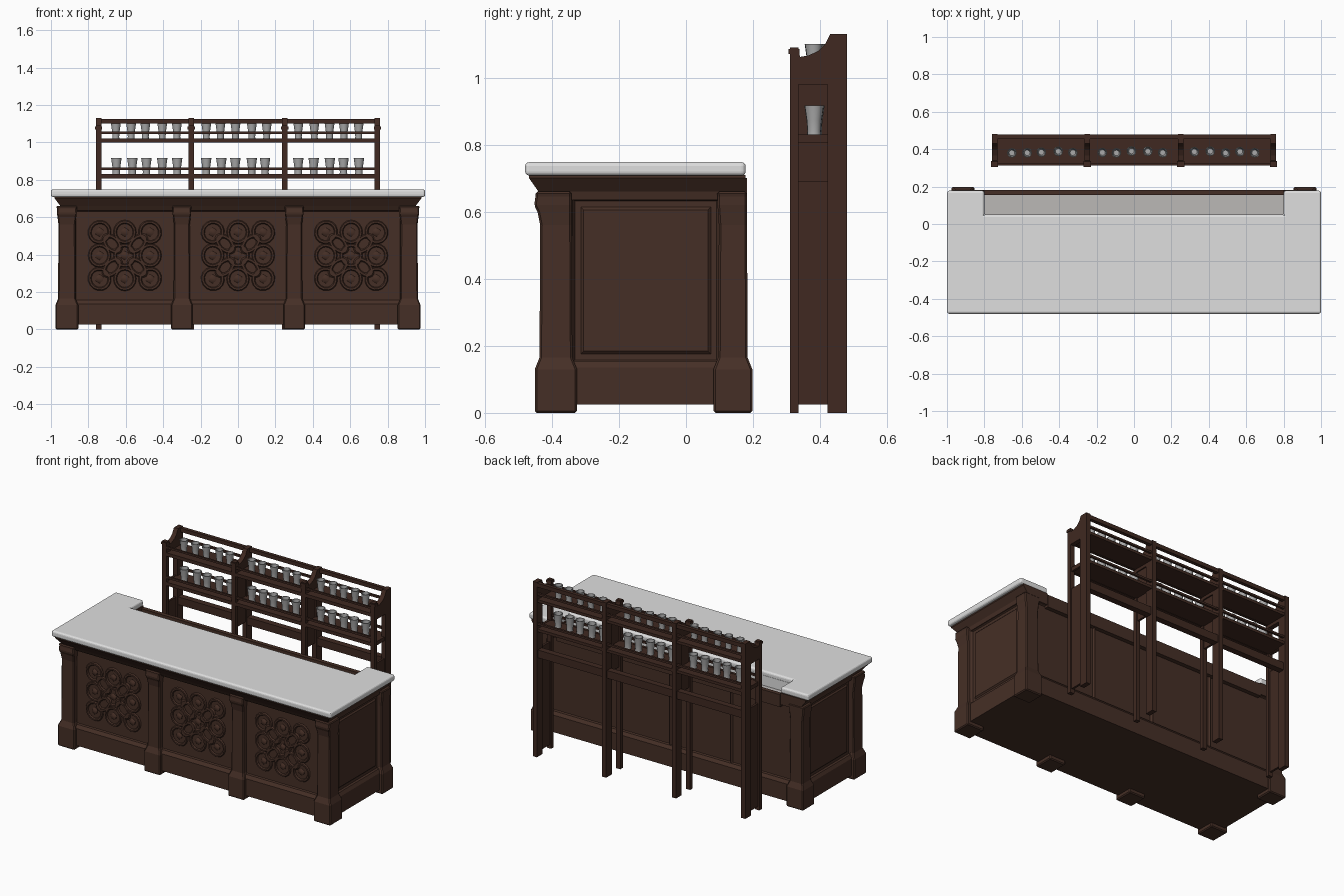
import bpy, bmesh, math, random
from mathutils import Vector, Matrix

if "Cube" in bpy.data.objects:
    bpy.data.objects.remove(bpy.data.objects["Cube"])

random.seed(4)


def material(name, rgb):
    m = bpy.data.materials.new(name)
    m.diffuse_color = (*rgb, 1)
    m.use_nodes = True
    m.node_tree.nodes["Principled BSDF"].inputs["Base Color"].default_value = m.diffuse_color
    return m


WOOD = material("brown wood", (0.060, 0.028, 0.019))
DARK = material("dark brown wood", (0.050, 0.022, 0.015))
STONE = material("white stone", (0.74, 0.74, 0.74))
LEDGE = material("grey stone", (0.50, 0.48, 0.47))
GLASS = material("grey glass", (0.40, 0.40, 0.40))


def finish(name, bm, mat, smooth=False):
    bmesh.ops.recalc_face_normals(bm, faces=bm.faces) if not smooth == "keep" else None
    me = bpy.data.meshes.new(name)
    bm.to_mesh(me)
    bm.free()
    ob = bpy.data.objects.new(name, me)
    bpy.context.collection.objects.link(ob)
    me.materials.append(mat)
    if smooth is True:
        bpy.ops.object.select_all(action='DESELECT')
        ob.select_set(True)
        bpy.context.view_layer.objects.active = ob
        bpy.ops.object.shade_smooth_by_angle(angle=math.radians(40))
    return ob


def bevel(ob, width, segments=1):
    b = ob.modifiers.new("bevel", 'BEVEL')
    b.width, b.segments, b.limit_method = width, segments, 'ANGLE'
    return ob


# Stack of rectangles (z, x0, x1, y0, y1) joined into a solid
def loft(name, rows, mat):
    bm = bmesh.new()
    rings = [[bm.verts.new(p) for p in ((a, c, z), (b, c, z), (b, d, z), (a, d, z))]
             for z, a, b, c, d in rows]
    for lo, hi in zip(rings, rings[1:]):
        for i in range(4):
            j = (i + 1) % 4
            bm.faces.new((lo[i], lo[j], hi[j], hi[i]))
    bm.faces.new(rings[0][::-1])
    bm.faces.new(rings[-1])
    return finish(name, bm, mat)


def box(name, x0, x1, y0, y1, z0, z1, mat=WOOD):
    return loft(name, [(z0, x0, x1, y0, y1), (z1, x0, x1, y0, y1)], mat)


def extrude(name, pts, direction, mat):
    bm = bmesh.new()
    f = bm.faces.new([bm.verts.new(p) for p in pts])
    r = bmesh.ops.extrude_face_region(bm, geom=[f])
    moved = [v for v in r["geom"] if isinstance(v, bmesh.types.BMVert)]
    bmesh.ops.translate(bm, verts=moved, vec=direction)
    return finish(name, bm, mat)


# Recessed panel with an optional raised field; it faces along u x v
def panel(name, origin, u, v, rail, field=True):
    o, u, v = Vector(origin), Vector(u), Vector(v)
    bm = bmesh.new()
    f = bm.faces.new([bm.verts.new(p) for p in (o, o + u, o + u + v, o + v)])
    steps = [(rail, 0), (0.012, -0.013)]
    if field:
        steps += [(0.025, 0), (0.012, 0.008)]
    for t, d in steps:
        bmesh.ops.inset_individual(bm, faces=[f], thickness=t, depth=d)
    return finish(name, bm, WOOD, "keep")


# ---- Counter body ----
box("counter_core", -0.925, 0.925, -0.40, 0.155, 0.025, 0.64)
loft("plinth", [(0.025, -0.955, 0.955, -0.432, 0.182), (0.135, -0.955, 0.955, -0.432, 0.182),
                (0.155, -0.943, 0.943, -0.417, 0.168)], WOOD)
loft("cornice", [(0.635, -0.945, 0.945, -0.425, 0.05), (0.66, -0.95, 0.95, -0.44, 0.05),
                 (0.70, -0.98, 0.98, -0.468, 0.05), (0.71, -0.98, 0.98, -0.468, 0.05)], WOOD)
for s, side in ((-1, "left"), (1, "right")):
    ends = [(z, *sorted((s * 0.8, s * x)), 0.05, 0.178)
            for z, x in ((0.635, 0.945), (0.66, 0.95), (0.70, 0.98), (0.71, 0.98))]
    loft(side + "_cornice_return", ends, WOOD)
box("back_wall_rim", -0.80, 0.80, 0.155, 0.182, 0.62, 0.70)
box("work_ledge", -0.80, 0.80, 0.045, 0.157, 0.63, 0.655, LEDGE)
box("work_ledge_riser", -0.80, 0.80, 0.044, 0.052, 0.65, 0.72, STONE)


# Pilasters with feet and flared caps
def pilaster(name, cx, cy, hx, hy, front):
    rows = [(0, .016, .016), (.13, .016, .016), (.165, .002, .002), (.56, 0, 0),
            (.60, .005, .008), (.62, .008, .018), (.645, .008, .014), (.66, .012, .014)]
    out = []
    for z, ex, ey in rows:
        e = ey if front or z < 0.2 else ex * 0.5
        out.append((z, cx - hx - ex, cx + hx + ex, cy - hy - e, cy + hy + (e if z < 0.2 else 0)))
    bevel(loft(name, out, WOOD), 0.006)


for x in (-0.915, -0.30, 0.30, 0.915):
    pilaster("front_pilaster", x, -0.388, 0.045 if abs(x) > 0.5 else 0.042, 0.047, True)
for x in (-0.915, 0.915):
    pilaster("back_pilaster", x, 0.14, 0.045, 0.042, False)

# Panels on all four sides
for s in (-1, 1):
    panel("side_panel", (s * 0.943, -s * 0.34 if s > 0 else 0.10, 0.15),
          (0, s * 0.44, 0), (0, 0, 0.49), 0.03)
for i in range(4):
    panel("back_door_panel", (0.87 - i * 0.435, 0.168, 0.15), (-0.435, 0, 0), (0, 0, 0.49), 0.045, False)


# ---- Front panels with carved scrollwork ----
def ring(bm, x, z, r, tilt, stretch, minor=0.010):
    n, m = 16, 6
    rot = Matrix.Rotation(tilt, 2)
    grid = []
    for i in range(n):
        a = 2 * math.pi * i / n
        row = []
        for k in range(m):
            b = 2 * math.pi * k / m
            rr = r + minor * math.cos(b)
            p = rot @ Vector((rr * math.cos(a) * stretch, rr * math.sin(a)))
            row.append(bm.verts.new((x + p.x, -0.408 - 0.009 * math.sin(b), z + p.y)))
        grid.append(row)
    for i in range(n):
        for k in range(m):
            bm.faces.new((grid[i][k], grid[(i + 1) % n][k],
                          grid[(i + 1) % n][(k + 1) % m], grid[i][(k + 1) % m]))


for cx in (-0.605, 0.0, 0.605):
    panel("front_panel", (cx - 0.27, -0.418, 0.15), (0.54, 0, 0), (0, 0, 0.49), 0.052, False)
    bm = bmesh.new()
    for i in (-1, 0, 1):
        for j in (-1, 0, 1):
            x, z = cx + i * 0.135, 0.395 + j * 0.125
            ring(bm, x, z, 0.055, 0.6 * i * j, 0.95)
            bmesh.ops.create_icosphere(bm, subdivisions=1, radius=0.02,
                                       matrix=Matrix.Translation((x, -0.406, z)) @ Matrix.Diagonal((1.2, 0.6, 1.2, 1)))
    for i in (-1, 1):
        for j in (-1, 1):
            ring(bm, cx + i * 0.068, 0.395 + j * 0.063, 0.032, i * j * math.pi / 4, 1.6)
    finish("carved_scrollwork", bm, WOOD, True)

# ---- Stone top, cut out behind the work ledge ----
outline = [(-1, -.48), (1, -.48), (1, .178), (.8, .178), (.8, .05), (-.8, .05), (-.8, .178), (-1, .178)]
bevel(extrude("stone_top", [(x, y, 0.708) for x, y in outline], (0, 0, 0.04), STONE), 0.012, 3)

# ---- Shelf rack ----
swoop = [(.31, .98), (.31, 1.09), (.335, 1.09), (.34, 1.062), (.365, 1.066), (.395, 1.08),
         (.415, 1.10), (.43, 1.13), (.48, 1.13), (.48, .98)]
for x in (-0.745, -0.25, 0.25, 0.745):
    a, b = x - 0.015, x + 0.015
    box("rack_front_post", a, b, 0.31, 0.336, 0, 0.99, DARK)
    box("rack_back_post", a, b, 0.422, 0.48, 0, 0.99, DARK)
    extrude("rack_top_bracket", [(a, y, z) for y, z in swoop], (0.03, 0, 0), DARK)
    box("post_knob", a - 0.004, b + 0.004, 0.306, 0.338, 1.07, 1.085, DARK)
    # End frames are open beside the shelves, inner frames below them
    spans = [(0.025, 0.69), (0.805, 0.83)] if abs(x) > 0.5 else [(0.66, 0.99)]
    for z0, z1 in spans:
        box("rack_side_panel", x - 0.007, x + 0.007, 0.33, 0.425, z0, z1, DARK)

for name, y0, y1, z0, z1 in (
        ("upper_shelf", .325, .475, 1.0, 1.018), ("lower_shelf", .325, .475, .81, .828),
        ("bottom_rail", .43, .47, .64, .69),
        ("top_back_rail", .455, .478, 1.10, 1.125), ("upper_back_rail", .462, .476, 1.045, 1.058),
        ("upper_guard_rail", .314, .326, 1.046, 1.058), ("lower_guard_rail", .314, .326, .853, .866),
        ("lower_back_rail", .462, .476, .853, .866),
        ("upper_shelf_lip", .312, .328, .998, 1.02), ("lower_shelf_lip", .312, .328, .808, .83)):
    box(name, -0.745, 0.745, y0, y1, z0, z1, DARK)

# ---- Glasses ----
profile = [(0, 0), (.019, 0), (.018, .012), (.020, .04), (.026, .082), (.022, .082), (.015, .012), (0, .012)]


def glass(x, y, z, scale):
    bm = bmesh.new()
    vs = [bm.verts.new((r * scale, 0, h * scale)) for r, h in profile]
    es = [bm.edges.new(p) for p in zip(vs, vs[1:])]
    bmesh.ops.spin(bm, geom=vs + es, cent=(0, 0, 0), axis=(0, 0, 1), angle=2 * math.pi, steps=12)
    bmesh.ops.remove_doubles(bm, verts=bm.verts, dist=0.0005)
    bmesh.ops.translate(bm, verts=bm.verts, vec=(x, y, z))
    finish("drinking_glass", bm, GLASS, True)


for z, scale in ((1.018, 1.0), (0.828, 1.08)):
    for bay in (-0.49, -0.01, 0.485):
        for i in range(5):
            glass(bay + (i - 2) * 0.08 + random.uniform(-.006, .006),
                  0.385 + random.uniform(-.006, .006), z, scale)
